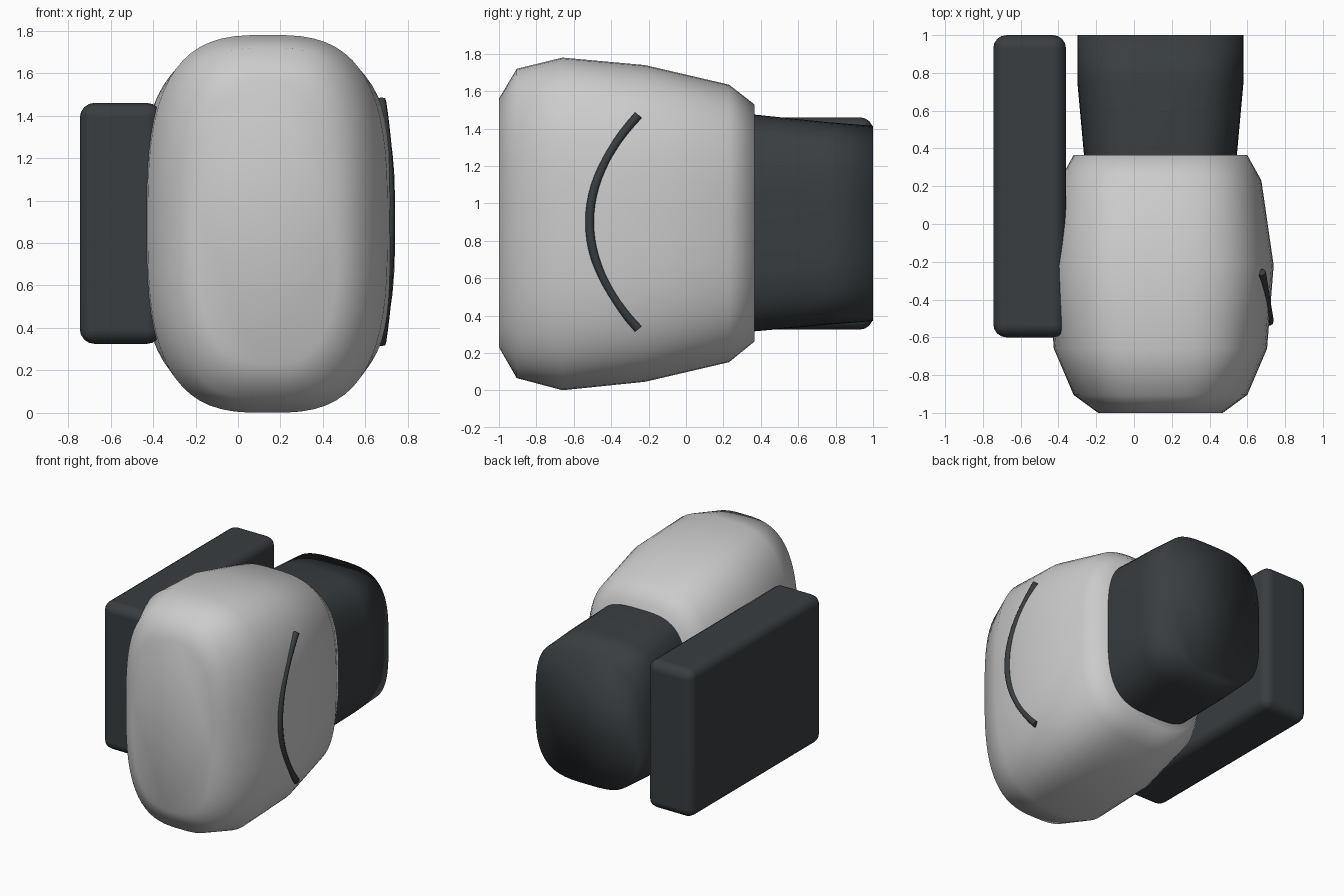
import bpy, bmesh
from math import sin, cos, pi, copysign

if "Cube" in bpy.data.objects:
    bpy.data.objects.remove(bpy.data.objects["Cube"])

dark = bpy.data.materials.new("dark_plastic")
dark.diffuse_color = (0.04, 0.047, 0.051, 1)
dark.use_nodes = True
dark.node_tree.nodes["Principled BSDF"].inputs["Base Color"].default_value = dark.diffuse_color


def finish(name, bm, material=None):
    bmesh.ops.recalc_face_normals(bm, faces=bm.faces)
    for f in bm.faces:
        f.smooth = True
    me = bpy.data.meshes.new(name)
    bm.to_mesh(me)
    bm.free()
    ob = bpy.data.objects.new(name, me)
    bpy.context.collection.objects.link(ob)
    if material:
        me.materials.append(material)
    return ob


def loft(name, sections, n, material=None, steps=64):
    """Rounded sections along y: (y, centre x, half width, bottom z, top z)."""
    bm = bmesh.new()
    rings = []
    for y, cx, hw, z0, z1 in sections:
        ring = []
        for i in range(steps):
            a = 2 * pi * (i + 0.5) / steps
            u = copysign(abs(cos(a)) ** (2 / n), cos(a))
            v = copysign(abs(sin(a)) ** (2 / n), sin(a))
            ring.append(bm.verts.new((cx + hw * u, y, (z0 + z1) / 2 + (z1 - z0) / 2 * v)))
        rings.append(ring)
    for a, b in zip(rings, rings[1:]):
        for i in range(steps):
            j = (i + 1) % steps
            bm.faces.new((a[i], a[j], b[j], b[i]))
    bm.faces.new(rings[0])
    bm.faces.new(rings[-1])
    return finish(name, bm, material)


# Grey main housing
loft("housing", [
    (-1.0, 0.14, 0.33, 0.23, 1.56),
    (-0.905, 0.14, 0.46, 0.065, 1.72),
    (-0.66, 0.14, 0.565, 0.0, 1.78),
    (-0.22, 0.14, 0.60, 0.045, 1.74),
    (0.23, 0.14, 0.535, 0.15, 1.635),
    (0.365, 0.14, 0.46, 0.26, 1.53),
], 3.0)

# Dark rear neck
loft("rear_neck", [
    (0.20, 0.14, 0.39, 0.31, 1.48),
    (0.365, 0.14, 0.405, 0.315, 1.475),
    (0.75, 0.14, 0.44, 0.35, 1.435),
    (1.0, 0.14, 0.44, 0.37, 1.415),
], 3.4, dark)

# Side block with rounded edges
bm = bmesh.new()
bmesh.ops.create_cube(bm, size=1)
for v in bm.verts:
    v.co = (-0.5525 + v.co.x * 0.385, 0.2 + v.co.y * 1.6, 0.8925 + v.co.z * 1.135)
block = finish("side_block", bm, dark)
bev = block.modifiers.new("bevel", 'BEVEL')
bev.width = 0.07
bev.segments = 4
block.modifiers.new("normals", 'WEIGHTED_NORMAL')

# Curved trim line on the right side
cu = bpy.data.curves.new("side_trim", 'CURVE')
cu.dimensions = '3D'
cu.bevel_depth = 0.024
cu.bevel_resolution = 2
cu.use_fill_caps = True
sp = cu.splines.new('POLY')
count = 25
sp.points.add(count - 1)
for i, p in enumerate(sp.points):
    t = 2 * i / (count - 1) - 1
    p.co = (0.716 - 0.042 * t * t, -0.515 + 0.26 * t * t, 0.9 + 0.57 * t, 1)
trim = bpy.data.objects.new("side_trim", cu)
bpy.context.collection.objects.link(trim)
cu.materials.append(dark)
